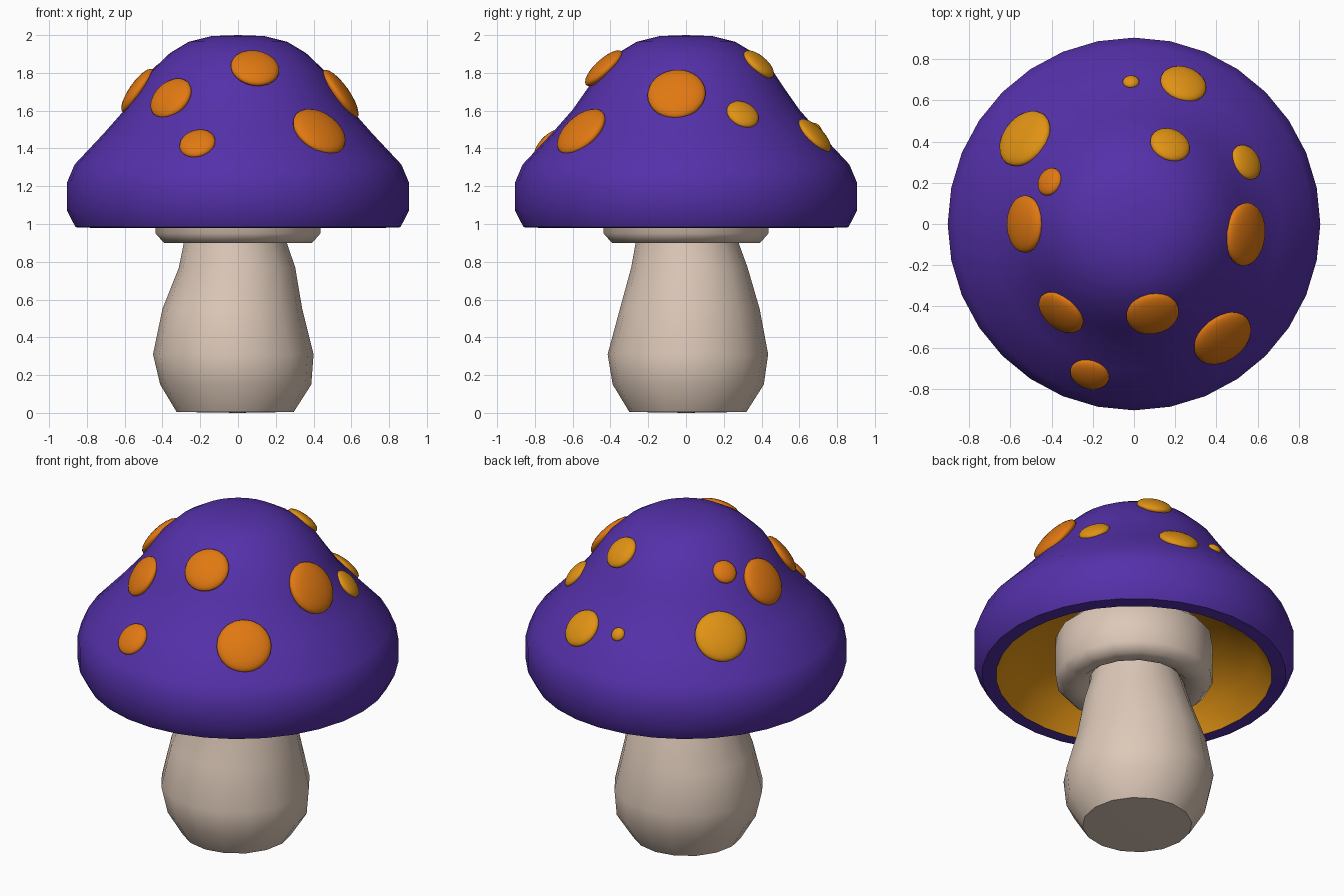
import bpy, bmesh, math
from mathutils import Vector

cube = bpy.data.objects.get("Cube")
if cube:
    bpy.data.objects.remove(cube)


def material(name, rgb):
    m = bpy.data.materials.new(name)
    m.use_nodes = True
    m.diffuse_color = (*rgb, 1)
    bsdf = next(n for n in m.node_tree.nodes if n.type == 'BSDF_PRINCIPLED')
    bsdf.inputs["Base Color"].default_value = (*rgb, 1)
    return m


purple = material("purple", (0.09, 0.03, 0.40))
cream = material("cream", (0.72, 0.58, 0.48))
orange = material("orange", (0.75, 0.19, 0.006))
amber = material("amber", (0.75, 0.29, 0.007))


def finish(bm, name, mat, angle):
    mesh = bpy.data.meshes.new(name)
    bm.to_mesh(mesh)
    bm.free()
    mesh.materials.append(mat)
    obj = bpy.data.objects.new(name, mesh)
    bpy.context.collection.objects.link(obj)
    bpy.ops.object.select_all(action='DESELECT')
    obj.select_set(True)
    bpy.context.view_layer.objects.active = obj
    bpy.ops.object.shade_smooth_by_angle(angle=math.radians(angle))
    return obj


def lathe(name, rings, sides, mat, angle=50, turn=0.0, inward=False):
    """Rings of (radius, z, centre x, centre y) joined into a round skin."""
    bm = bmesh.new()
    loops = []
    for r, z, *c in rings:
        cx, cy = c or (0, 0)
        if r == 0:
            loops.append([bm.verts.new((cx, cy, z))] * sides)
            continue
        angles = [2 * math.pi * (i + turn) / sides for i in range(sides)]
        loops.append([bm.verts.new((cx + r * math.cos(a), cy + r * math.sin(a), z))
                      for a in angles])
    for low, high in zip(loops, loops[1:]):
        for i in range(sides):
            j = (i + 1) % sides
            quad = dict.fromkeys((low[i], low[j], high[j], high[i]))
            bm.faces.new(list(quad))
    if inward:
        bmesh.ops.reverse_faces(bm, faces=bm.faces)
    return finish(bm, name, mat, angle)


# Cap skin, from the underside rim to the crown
cap = [(0.78, 0.98), (0.86, 0.983), (0.905, 1.07), (0.905, 1.22), (0.865, 1.315),
       (0.71, 1.48), (0.6, 1.605), (0.53, 1.705), (0.46, 1.81), (0.36, 1.905),
       (0.26, 1.965), (0.14, 1.995), (0, 2.0)]
lathe("cap", cap, 32, purple, 60)

# Hollow underside of the cap
lathe("cap_underside", [(0.78, 0.98), (0.7, 1.12), (0.52, 1.25), (0.28, 1.32), (0, 1.33)],
      32, amber, 60, inward=True)

# Bulging, slightly leaning stem
lathe("stem", [(0, 0), (0.31, 0.005, -0.015, 0.01), (0.4, 0.15, -0.012, 0.012),
               (0.425, 0.31, -0.025, 0.01), (0.37, 0.55, -0.03, 0.02),
               (0.308, 0.77, -0.005, 0.018), (0.27, 0.91, -0.015, 0.005),
               (0.25, 1.0)], 16, cream, 45)

# Collar where the stem meets the cap
lathe("collar", [(0.25, 0.95), (0.31, 0.9), (0.4, 0.9), (0.445, 0.95), (0.445, 1.2),
                 (0.34, 1.3), (0, 1.32)], 16, cream, 60, turn=0.5)


def cap_surface(x, y):
    """Point and outward normal of the cap above x, y."""
    rad = math.hypot(x, y)
    for (r1, z1), (r2, z2) in zip(cap[4:], cap[5:]):
        if r2 <= rad <= r1:
            z = z1 + (z2 - z1) * (r1 - rad) / (r1 - r2)
            steep = z2 - z1
            flat = r1 - r2
            return Vector((x, y, z)), Vector((x / rad * steep, y / rad * steep, flat)).normalized()


# Raised round spots: x, y, radius
orange_spots = [(-0.41, 0.205, 0.07), (-0.53, 0.0, 0.14), (0.54, -0.05, 0.155),
                (-0.355, -0.43, 0.125), (0.09, -0.435, 0.13), (0.43, -0.555, 0.155),
                (-0.215, -0.73, 0.097)]
amber_spots = [(-0.015, 0.69, 0.04), (0.24, 0.68, 0.115), (-0.53, 0.415, 0.15),
               (0.175, 0.385, 0.1), (0.545, 0.3, 0.09)]
for colour, mat, spots in (("orange", orange, orange_spots), ("amber", amber, amber_spots)):
    for n, (x, y, r) in enumerate(spots, 1):
        point, normal = cap_surface(x, y)
        bm = bmesh.new()
        bmesh.ops.create_icosphere(bm, subdivisions=3, radius=1)
        spot = finish(bm, f"{colour}_spot_{n}", mat, 60)
        spot.location = point
        spot.rotation_euler = normal.to_track_quat('Z', 'Y').to_euler()
        spot.scale = (r, r, 0.015 + 0.22 * r)
